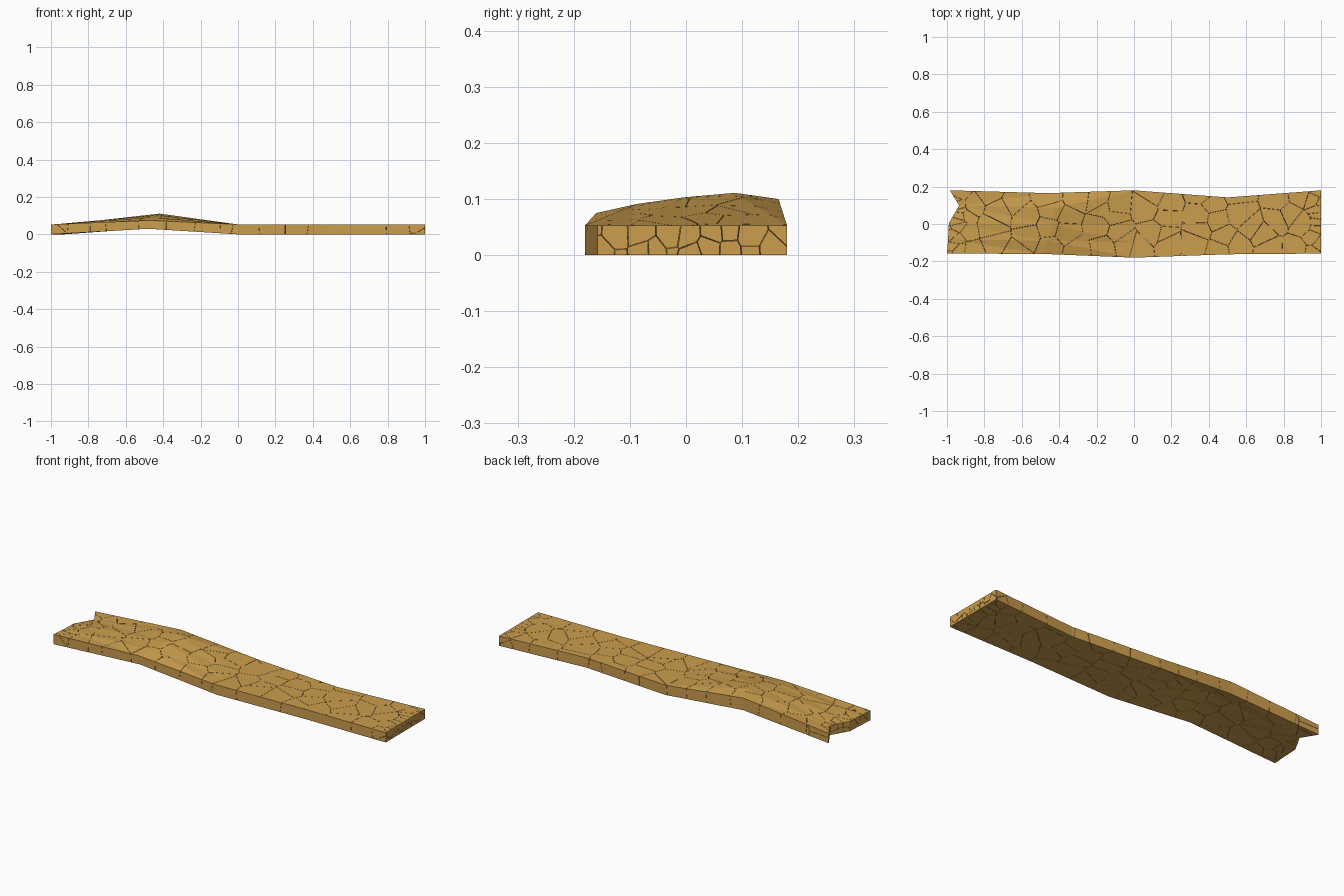
import bpy, bmesh, random
from mathutils import Vector

if "Cube" in bpy.data.objects:
    bpy.data.objects.remove(bpy.data.objects["Cube"])

random.seed(7)
wood = bpy.data.materials.new("golden wood")
wood.diffuse_color = (0.60, 0.34, 0.075, 1)
wood.use_nodes = True
wood.node_tree.nodes["Principled BSDF"].inputs["Base Color"].default_value = wood.diffuse_color

THICK = 0.053
GAP = 0.0006
# Lengthwise stations: x, front y, back y
STATIONS = [(-1.0, -0.158, 0.18), (-0.46, -0.16, 0.165), (0.0, -0.18, 0.18),
            (0.5, -0.162, 0.142), (1.0, -0.158, 0.18)]
# Across the width: fraction, torn-end x shift, crest x shift, crest lift (top, bottom)
ROWS = [(0.0, 0.0, -0.02, 0.022, 0.030), (0.22, 0.006, 0.0, 0.038, 0.036),
        (0.48, 0.01, 0.03, 0.050, 0.042), (0.76, 0.065, 0.04, 0.058, 0.046),
        (1.0, 0.015, 0.0, 0.047, 0.034)]


def plank_body():
    """Closed bent plank: top grid, bottom grid and side walls."""
    bm = bmesh.new()
    top, bot = [], []
    for i, (x, y0, y1) in enumerate(STATIONS):
        for grid, level in ((top, 1), (bot, 0)):
            row = []
            for f, tear, shift, up, low in ROWS:
                px = x + (tear if i == 0 else shift if i == 1 else 0)
                lift = (up if level else low) if i == 1 else 0
                row.append(bm.verts.new((px, y0 + (y1 - y0) * f, level * THICK + lift)))
            grid.append(row)
    n, m = len(STATIONS), len(ROWS)
    for i in range(n - 1):
        for j in range(m - 1):
            for g in (top, bot):
                bm.faces.new((g[i][j], g[i + 1][j], g[i + 1][j + 1], g[i][j + 1]))
        for j in (0, m - 1):
            bm.faces.new((top[i][j], top[i + 1][j], bot[i + 1][j], bot[i][j]))
    for j in range(m - 1):
        for i in (0, n - 1):
            bm.faces.new((top[i][j], top[i][j + 1], bot[i][j + 1], bot[i][j]))
    bmesh.ops.triangulate(bm, faces=bm.faces[:])
    bmesh.ops.recalc_face_normals(bm, faces=bm.faces[:])
    return bm


def rise(x):
    """Approximate lift of the plank's middle at x."""
    return 0.043 * max(0, 1 - abs(x + 0.44) / (0.44 if x > -0.44 else 0.56))


# Shard centres: large along the plank, small at both broken ends
seeds = []
for i in range(14):
    for j in range(4):
        x = -0.86 + 1.72 * i / 13 + random.uniform(-0.05, 0.05)
        y = -0.13 + 0.26 * (j + 0.25 * (i % 2)) / 3 + random.uniform(-0.03, 0.03)
        seeds.append(Vector((x, y, rise(x) + random.uniform(0.015, 0.04))))
for x_end in (-0.955, 0.98):
    for k in range(11):
        for z in (0.012, 0.041):
            seeds.append(Vector((x_end + random.uniform(-0.02, 0.02),
                                 -0.15 + 0.032 * k + random.uniform(-0.012, 0.012),
                                 z + random.uniform(-0.01, 0.01))))

# Cut the body down to one cell per centre and gather the cells
body = plank_body()
plank = bmesh.new()
for s in seeds:
    cell = body.copy()
    for o in sorted(seeds, key=lambda p: (p - s).length)[1:36]:
        d = (o - s).normalized()
        cut = bmesh.ops.bisect_plane(
            cell, geom=cell.verts[:] + cell.edges[:] + cell.faces[:], dist=1e-6,
            plane_co=(s + o) / 2 - d * GAP, plane_no=d, clear_outer=True)
        if not cell.faces:
            break
        rim = [e for e in cut["geom_cut"]
               if isinstance(e, bmesh.types.BMEdge) and e.is_valid and e.is_boundary]
        if rim:
            bmesh.ops.holes_fill(cell, edges=rim, sides=0)
    if cell.faces:
        bmesh.ops.recalc_face_normals(cell, faces=cell.faces[:])
        tmp = bpy.data.meshes.new("shard")
        cell.to_mesh(tmp)
        plank.from_mesh(tmp)
        bpy.data.meshes.remove(tmp)
    cell.free()

mesh = bpy.data.meshes.new("cracked_plank")
plank.to_mesh(mesh)
mesh.materials.append(wood)
obj = bpy.data.objects.new("cracked_plank", mesh)
bpy.context.collection.objects.link(obj)
body.free()
plank.free()
